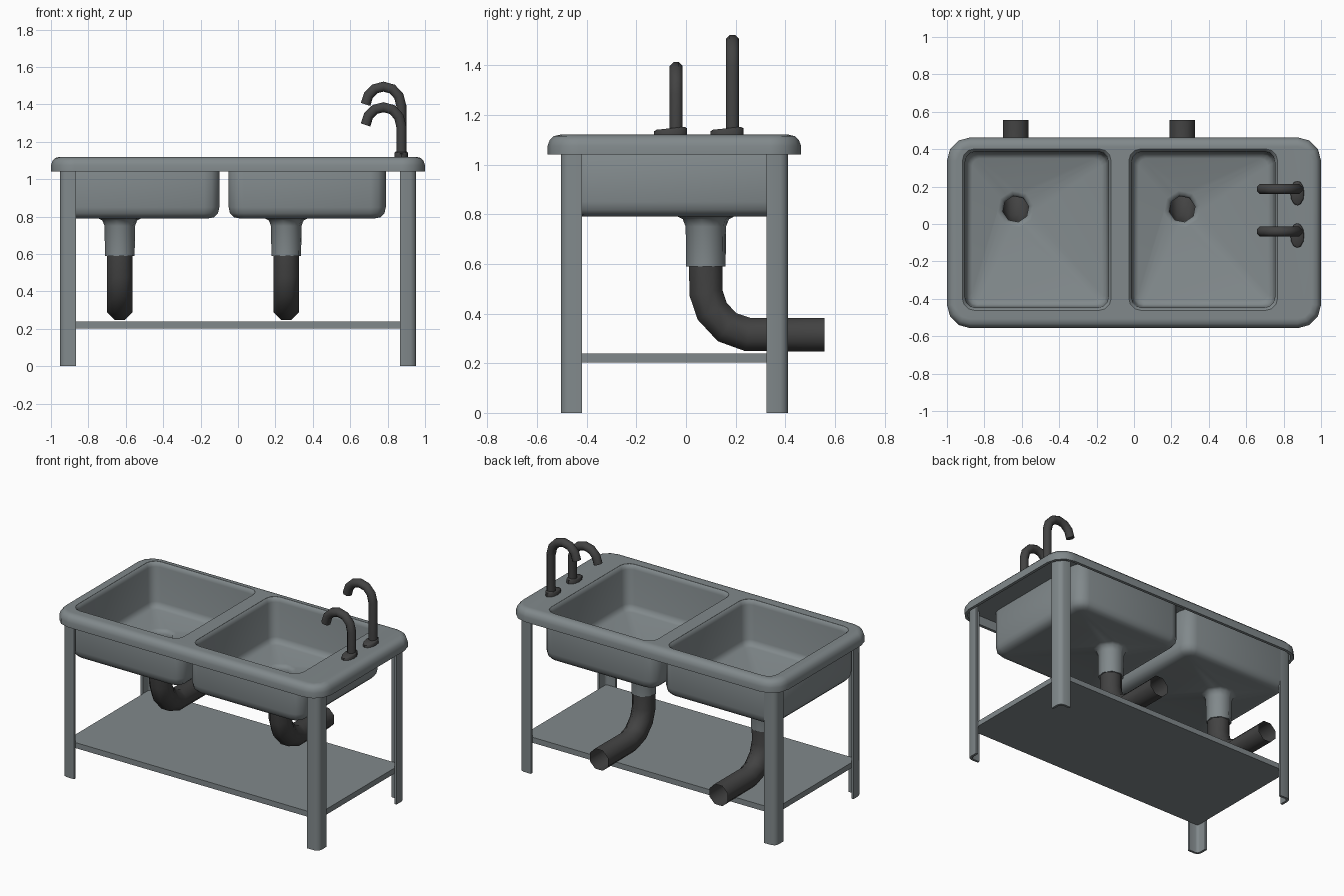
import bpy, bmesh, math
from mathutils import Vector

if "Cube" in bpy.data.objects:
    bpy.data.objects.remove(bpy.data.objects["Cube"])


def material(name, color):
    m = bpy.data.materials.new(name)
    m.diffuse_color = (*color, 1)
    m.use_nodes = True
    m.node_tree.nodes["Principled BSDF"].inputs["Base Color"].default_value = m.diffuse_color
    return m


STEEL = material("steel", (0.22, 0.25, 0.26))
DARK = material("dark_metal", (0.055, 0.055, 0.055))


def loft(name, rings, mat, wrap=False, caps=True, angle=50):
    """Skin a list of equal-length rings into one object."""
    bm = bmesh.new()
    rows = [[bm.verts.new(p) for p in ring] for ring in rings]
    pairs = list(zip(rows, rows[1:]))
    if wrap:
        pairs.append((rows[-1], rows[0]))
    elif caps:
        bm.faces.new(rows[0])
        bm.faces.new(rows[-1])
    for a, b in pairs:
        n = len(a)
        for i in range(n):
            j = (i + 1) % n
            bm.faces.new((a[i], a[j], b[j], b[i]))
    bmesh.ops.recalc_face_normals(bm, faces=bm.faces)
    me = bpy.data.meshes.new(name)
    bm.to_mesh(me)
    bm.free()
    ob = bpy.data.objects.new(name, me)
    bpy.context.collection.objects.link(ob)
    me.materials.append(mat)
    smooth(ob, angle)
    return ob


def smooth(ob, angle=50):
    bpy.ops.object.select_all(action='DESELECT')
    ob.select_set(True)
    bpy.context.view_layer.objects.active = ob
    bpy.ops.object.shade_smooth_by_angle(angle=math.radians(angle))


def round_rect(cx, cy, hx, hy, r, z):
    """Rounded rectangle ring, four points per corner."""
    pts = []
    for k, (sx, sy) in enumerate(((1, 1), (-1, 1), (-1, -1), (1, -1))):
        for s in range(4):
            a = math.radians(90 * k + 30 * s)
            pts.append((cx + sx * (hx - r) + r * math.cos(a),
                        cy + sy * (hy - r) + r * math.sin(a), z))
    return pts


def octagon(cx, cy, r, z):
    """Octagon with edge midpoints, so it joins to a round_rect ring."""
    pts = []
    for i in range(16):
        a = math.radians(11.25 + 22.5 * i)
        q = r * (math.cos(math.pi / 8) if i % 2 else 1)
        pts.append((cx + q * math.cos(a), cy + q * math.sin(a), z))
    return pts


def tube(name, path, r, side, n=8, caps=True):
    """Sweep a circle along a planar path whose plane normal is side."""
    path = [Vector(p) for p in path]
    side = Vector(side)
    rings = []
    for i, p in enumerate(path):
        t = Vector((0, 0, 0))
        if i > 0:
            t += (p - path[i - 1]).normalized()
        if i < len(path) - 1:
            t += (path[i + 1] - p).normalized()
        up = t.normalized().cross(side)
        rings.append([p + r * (math.cos(a) * side + math.sin(a) * up)
                      for a in (math.tau * (k + 0.5) / n for k in range(n))])
    return loft(name, rings, DARK, caps=caps)


# Countertop: hollow pan with a rolled edge
CY = -0.047
top_profile = [(0.03, 1.095), (0.02, 1.04), (0, 1.04), (0, 1.075),
               (0.008, 1.098), (0.024, 1.114), (0.05, 1.12)]
counter = loft("countertop", [round_rect(0, CY, 1 - d, 0.51 - d, 0.125 - d, z)
                              for d, z in top_profile], STEEL)

# Basins with drain collars, set into openings cut in the countertop
BY = -0.03
DY = 0.08
for label, bx in (("left", -0.52), ("right", 0.37)):
    dx = bx - 0.112
    cutter = loft("cutter", [round_rect(bx, BY, 0.398, 0.432, 0.065, z)
                             for z in (1.0, 1.2)], STEEL)
    mod = counter.modifiers.new("opening", 'BOOLEAN')
    mod.object = cutter
    mod.solver = 'EXACT'
    bpy.context.view_layer.objects.active = counter
    bpy.ops.object.modifier_apply(modifier=mod.name)
    bpy.data.objects.remove(cutter)

    outer = [(0.42, 0.44, 0.08, 1.1), (0.42, 0.44, 0.08, 0.85),
             (0.413, 0.433, 0.075, 0.818), (0.393, 0.413, 0.06, 0.797),
             (0.36, 0.38, 0.04, 0.79)]
    collar = [(0.115, 0.79), (0.095, 0.78), (0.083, 0.75), (0.081, 0.59),
              (0.070, 0.59), (0.070, 0.785), (0.08, 0.803), (0.10, 0.81)]
    inner = [(0.345, 0.38, 0.04, 0.822), (0.367, 0.402, 0.05, 0.832),
             (0.377, 0.412, 0.055, 0.86), (0.383, 0.417, 0.055, 1.09),
             (0.388, 0.422, 0.058, 1.11), (0.399, 0.433, 0.065, 1.12)]
    rings = [round_rect(bx, BY, *p) for p in outer]
    rings += [octagon(dx, DY, r, z) for r, z in collar]
    rings += [round_rect(bx, BY, *p) for p in inner]
    loft(label + "_basin", rings, STEEL, wrap=True)

    # Waste pipe bending to the rear
    yz = [(DY, 0.62), (DY, 0.485), (0.105, 0.41), (0.165, 0.345),
          (0.25, 0.315), (0.557, 0.315)]
    tube(label + "_waste_pipe", [(dx, y, z) for y, z in yz], 0.073,
         (1, 0, 0), caps=False)

smooth(counter)
counter.modifiers.new("weighted_normals", 'WEIGHTED_NORMAL').keep_sharp = True

# Legs: rounded angle sections, mirrored to the four corners
angle = [(0, 0.085), (0, 0.03), (0.009, 0.009), (0.03, 0), (0.085, 0),
         (0.085, 0.016), (0.034, 0.016), (0.021, 0.021), (0.016, 0.034),
         (0.016, 0.085)]
for sx, xn in ((-1, "left"), (1, "right")):
    for sy, yn in ((-1, "front"), (1, "rear")):
        loft(f"{yn}_{xn}_leg",
             [[(sx * (0.952 - u), CY + sy * (0.457 - v), z) for u, v in angle]
              for z in (0, 1.1)], STEEL)

# Lower shelf
loft("shelf", [[(sx * 0.935, CY + sy * 0.44, z) for sx, sy in
                ((-1, -1), (1, -1), (1, 1), (-1, 1))] for z in (0.203, 0.24)],
     STEEL, angle=30)

# Taps: hooked spout on an oval base
for label, ty, drop in (("front", -0.04, 0.11), ("rear", 0.187, 0)):
    xz = [(0.873, 1.392), (0.86, 1.444), (0.825, 1.482), (0.778, 1.495),
          (0.732, 1.483), (0.698, 1.45), (0.682, 1.40)]
    path = [(0.873, ty, 1.115)] + [(x, ty, z - drop) for x, z in xz]
    tube(label + "_tap_spout", path, 0.029, (0, 1, 0))
    base = []
    for s, z in ((1, 1.115), (1, 1.14), (0.85, 1.146)):
        base.append([(0.873 + 0.037 * s * math.cos(a),
                      ty - 0.022 + 0.066 * s * math.sin(a),
                      z + (0.006 * math.sin(a) if z > 1.12 else 0))
                     for a in (math.tau * k / 12 for k in range(12))])
    loft(label + "_tap_base", base, DARK)
